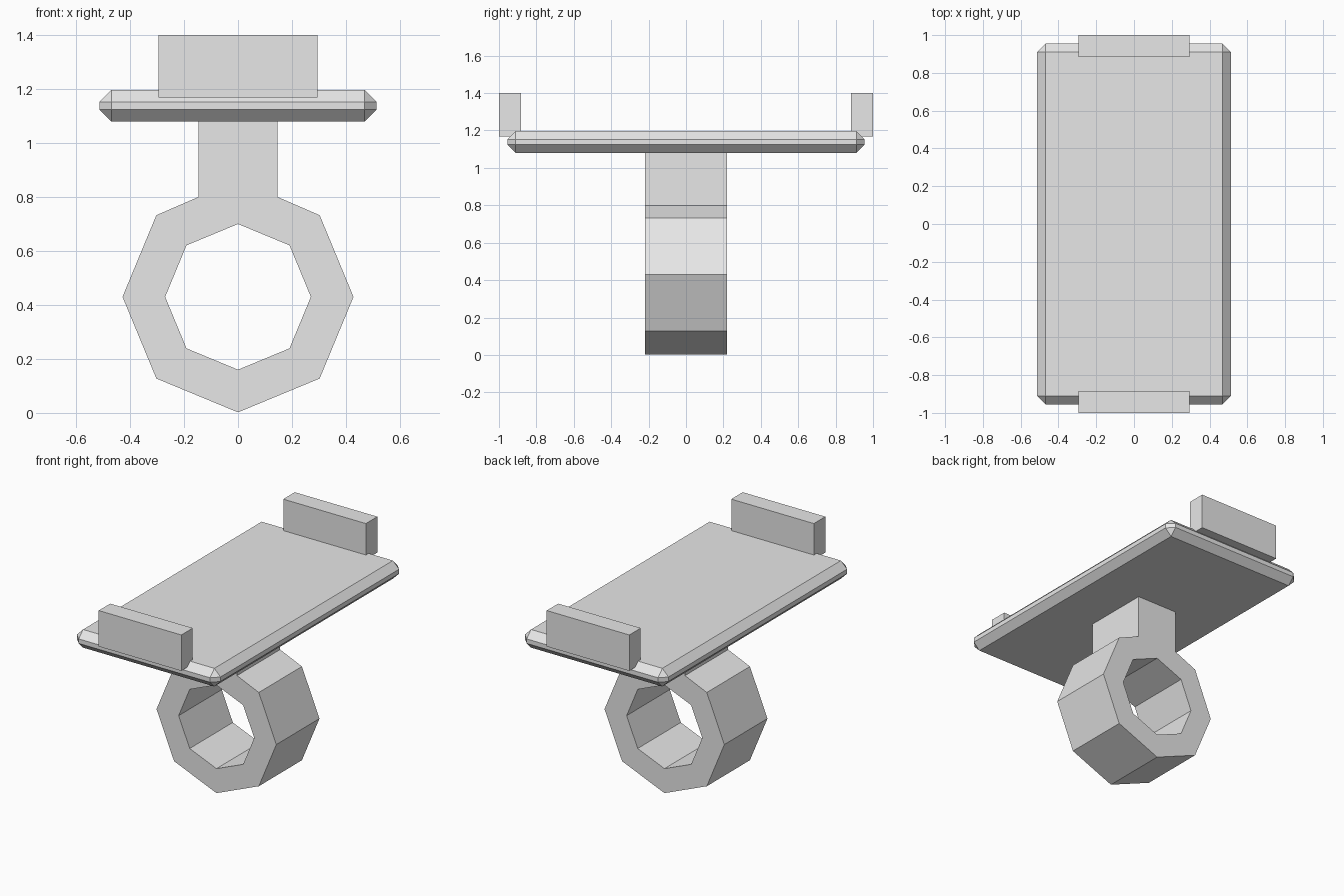
import bpy
import bmesh
from math import cos, sin, radians
from mathutils import Vector

default = bpy.data.objects.get("Cube")
if default:
    bpy.data.objects.remove(default, do_unlink=True)

grey = bpy.data.materials.new("light_grey")
grey.use_nodes = True
grey.diffuse_color = (0.8, 0.8, 0.8, 1)
grey.node_tree.nodes["Principled BSDF"].inputs["Base Color"].default_value = (0.8, 0.8, 0.8, 1)


def finish(name, bm):
    bmesh.ops.recalc_face_normals(bm, faces=bm.faces)
    mesh = bpy.data.meshes.new(name)
    bm.to_mesh(mesh)
    bm.free()
    mesh.materials.append(grey)
    obj = bpy.data.objects.new(name, mesh)
    bpy.context.collection.objects.link(obj)
    return obj


def box(name, low, high, chamfer=0):
    low, high = Vector(low), Vector(high)
    bm = bmesh.new()
    bmesh.ops.create_cube(bm, size=1)
    bmesh.ops.scale(bm, vec=high - low, verts=bm.verts)
    bmesh.ops.translate(bm, vec=(low + high) / 2, verts=bm.verts)
    if chamfer:
        bmesh.ops.bevel(bm, geom=bm.edges[:], offset=chamfer, segments=1,
                        affect='EDGES', clamp_overlap=True)
    return finish(name, bm)


# Ring with neck: a flat octagonal outline extruded through its depth
CENTRE, OUTER, INNER = 0.43, 0.428, 0.27
HALF_DEPTH, NECK, SHOULDER, NECK_TOP = 0.22, 0.147, 0.80, 1.09


def octagon(radius, step):
    angle = radians(90 + 45 * step)
    return (radius * cos(angle), CENTRE + radius * sin(angle))


bm = bmesh.new()


def face(points):
    bm.faces.new([bm.verts.new((x, -HALF_DEPTH, z)) for x, z in points])


# Plain ring segments
for i in range(1, 7):
    face([octagon(OUTER, i), octagon(OUTER, i + 1),
          octagon(INNER, i + 1), octagon(INNER, i)])
# Top segments, which run up into the neck
face([octagon(OUTER, 1), octagon(INNER, 1), octagon(INNER, 0),
      octagon(INNER, 7), octagon(OUTER, 7), (NECK, SHOULDER),
      (NECK, NECK_TOP), (-NECK, NECK_TOP), (-NECK, SHOULDER)])
bmesh.ops.remove_doubles(bm, verts=bm.verts, dist=0.0001)
bmesh.ops.recalc_face_normals(bm, faces=bm.faces)
solid = bmesh.ops.extrude_face_region(bm, geom=bm.faces[:], use_keep_orig=True)
moved = [g for g in solid["geom"] if isinstance(g, bmesh.types.BMVert)]
bmesh.ops.translate(bm, vec=(0, 2 * HALF_DEPTH, 0), verts=moved)
finish("ring_and_neck", bm)

# Chamfered tray
box("tray", (-0.513, -0.955, 1.08), (0.513, 0.955, 1.197), chamfer=0.044)

# End stops, front and back
for name, side in (("front_stop", -1), ("back_stop", 1)):
    y = sorted((side * 0.883, side * 1.0))
    box(name, (-0.295, y[0], 1.168), (0.295, y[1], 1.40))
